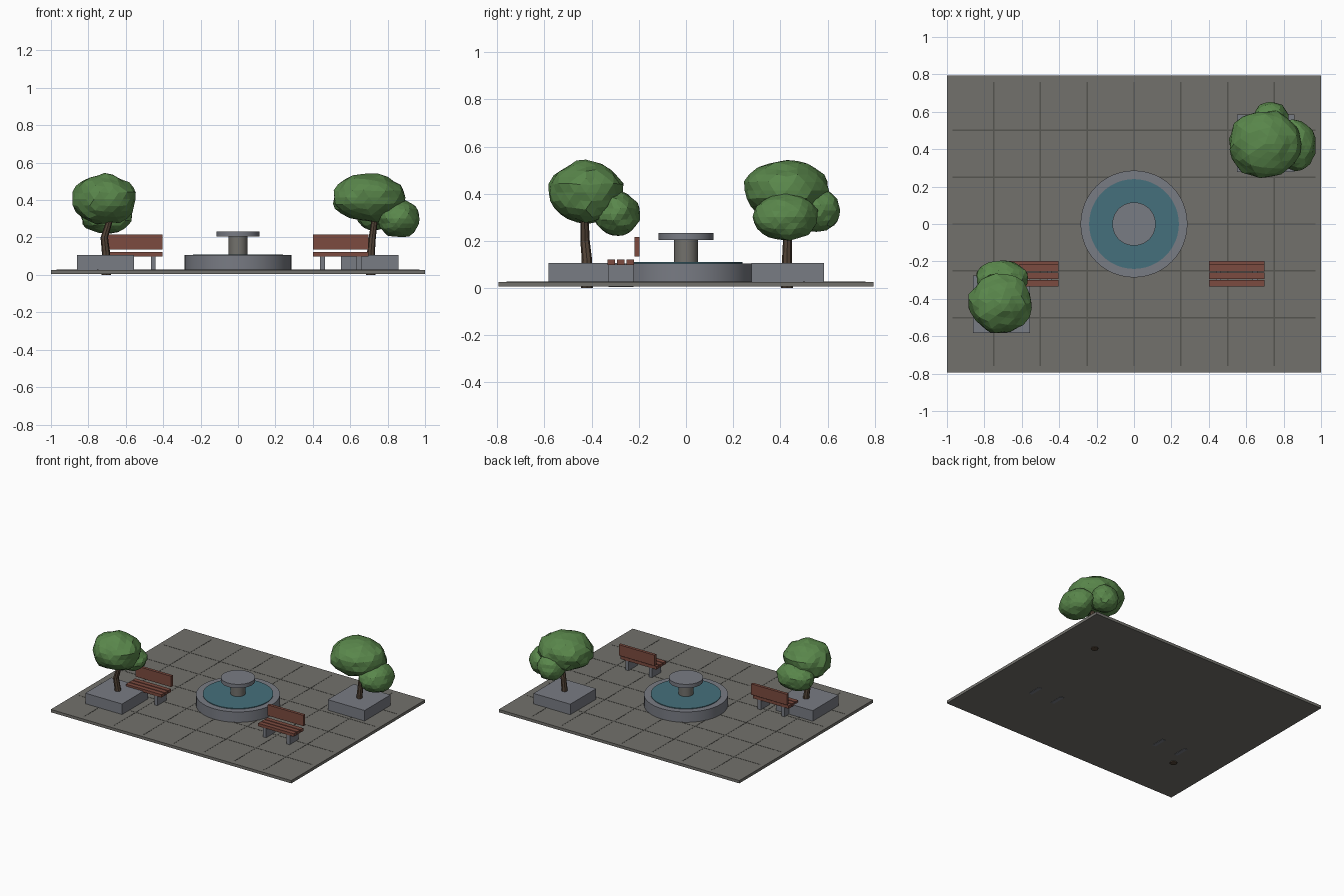
import bpy, bmesh, math
from mathutils import Vector, noise

if "Cube" in bpy.data.objects:
    bpy.data.objects.remove(bpy.data.objects["Cube"])


def material(name, rgb):
    m = bpy.data.materials.new(name)
    m.diffuse_color = (*rgb, 1)
    m.use_nodes = True
    m.node_tree.nodes["Principled BSDF"].inputs["Base Color"].default_value = m.diffuse_color
    return m


PAVING = material("paving", (0.17, 0.165, 0.15))
JOINT = material("joint", (0.09, 0.09, 0.08))
STONE = material("stone", (0.19, 0.20, 0.23))
WATER = material("water", (0.06, 0.16, 0.20))
WOOD = material("wood", (0.20, 0.07, 0.05))
BARK = material("bark", (0.09, 0.06, 0.04))
LEAF = material("leaf", (0.10, 0.24, 0.07))


def finish(name, bm, mat):
    mesh = bpy.data.meshes.new(name)
    bmesh.ops.recalc_face_normals(bm, faces=bm.faces)
    bm.to_mesh(mesh)
    bm.free()
    mesh.materials.append(mat)
    ob = bpy.data.objects.new(name, mesh)
    bpy.context.collection.objects.link(ob)
    return ob


def box(name, x, y, z, mat):
    """Box from (min, max) ranges."""
    bm = bmesh.new()
    bmesh.ops.create_cube(bm, size=1)
    for v in bm.verts:
        v.co = [(r[0] + r[1]) / 2 + c * (r[1] - r[0]) for c, r in zip(v.co, (x, y, z))]
    return finish(name, bm, mat)


def disc(name, radius, z0, z1, mat, sides=48):
    bm = bmesh.new()
    bmesh.ops.create_cone(bm, cap_ends=True, segments=sides, radius1=radius,
                          radius2=radius, depth=z1 - z0)
    bmesh.ops.translate(bm, verts=bm.verts, vec=(0, 0, (z0 + z1) / 2))
    ob = finish(name, bm, mat)
    bpy.ops.object.select_all(action='DESELECT')
    ob.select_set(True)
    bpy.context.view_layer.objects.active = ob
    bpy.ops.object.shade_smooth_by_angle()
    return ob


def trunk(name, points, sides=8):
    """Bent tapered trunk: rings at (x, y, z, radius)."""
    bm = bmesh.new()
    rings = [[bm.verts.new((x + r * math.cos(2 * math.pi * i / sides),
                            y + r * math.sin(2 * math.pi * i / sides), z))
              for i in range(sides)] for x, y, z, r in points]
    for a, b in zip(rings, rings[1:]):
        for i in range(sides):
            j = (i + 1) % sides
            bm.faces.new((a[i], a[j], b[j], b[i]))
    bm.faces.new(rings[0][::-1])
    bm.faces.new(rings[-1])
    return finish(name, bm, BARK)


def foliage(name, centre, radii, seed):
    """Faceted lumpy leaf clump."""
    bm = bmesh.new()
    bmesh.ops.create_icosphere(bm, subdivisions=3, radius=1)
    for v in bm.verts:
        k = 1 + 0.10 * noise.noise(v.co * 2.2 + Vector((seed * 7.3, seed * 3.1, seed)))
        k += 0.05 * noise.noise(v.co * 5 + Vector((seed, seed * 5.7, 2)))
        v.co = [c + p * k * r for c, p, r in zip(centre, v.co, radii)]
    return finish(name, bm, LEAF)


# Paved ground with thin joint strips
TOP = 0.027
box("paving_slab", (-1, 1), (-0.795, 0.795), (0.006, TOP), PAVING)
for i in range(-3, 4):
    x = i * 0.25
    box("joint_lengthwise", (x - 0.004, x + 0.004), (-0.76, 0.76), (TOP - 0.005, TOP + 0.001), JOINT)
for i in range(-2, 3):
    y = i * 0.25
    box("joint_crosswise", (-0.97, 0.97), (y - 0.004, y + 0.004), (TOP - 0.005, TOP + 0.001), JOINT)

# Fountain
disc("fountain_basin", 0.286, 0.02, 0.105, STONE)
disc("fountain_water", 0.24, 0.09, 0.11, WATER)
disc("fountain_pillar", 0.05, 0.10, 0.21, PAVING, 32)
disc("fountain_bowl", 0.116, 0.204, 0.233, STONE)

# Benches
for side, x0 in (("left", -0.70), ("right", 0.40)):
    span = (x0, x0 + 0.297)
    for y in (-0.333, -0.293, -0.253):
        box(side + "_bench_seat_slat", span, (y, y + 0.033), (0.099, 0.121), WOOD)
    box(side + "_bench_back", span, (-0.219, -0.197), (0.135, 0.216), WOOD)
    for x in (x0 + 0.038, x0 + 0.234):
        box(side + "_bench_leg", (x, x + 0.026), (-0.328, -0.223), (0.004, 0.10), STONE)

# Planters
for side, x, y in (("left", -0.708, -0.43), ("right", 0.705, 0.432)):
    box(side + "_planter", (x - 0.153, x + 0.153), (y - 0.154, y + 0.154), (0.02, 0.106), STONE)

# Trees
trunk("left_trunk", [(-0.704, -0.42, 0, 0.026), (-0.706, -0.42, 0.12, 0.022),
                     (-0.715, -0.428, 0.2, 0.02), (-0.69, -0.43, 0.28, 0.018),
                     (-0.70, -0.42, 0.36, 0.015)])
foliage("left_crown", (-0.715, -0.425, 0.405), (0.172, 0.158, 0.133), 1)
foliage("left_side_clump", (-0.705, -0.292, 0.314), (0.14, 0.097, 0.094), 2)

trunk("right_trunk", [(0.71, 0.428, 0, 0.026), (0.711, 0.428, 0.12, 0.021),
                      (0.718, 0.43, 0.2, 0.019), (0.73, 0.425, 0.29, 0.017),
                      (0.72, 0.425, 0.36, 0.015)])
foliage("right_crown", (0.70, 0.428, 0.415), (0.195, 0.18, 0.13), 3)
foliage("right_side_clump", (0.862, 0.42, 0.302), (0.112, 0.137, 0.1), 4)
foliage("right_back_clump", (0.73, 0.553, 0.33), (0.10, 0.10, 0.092), 5)
